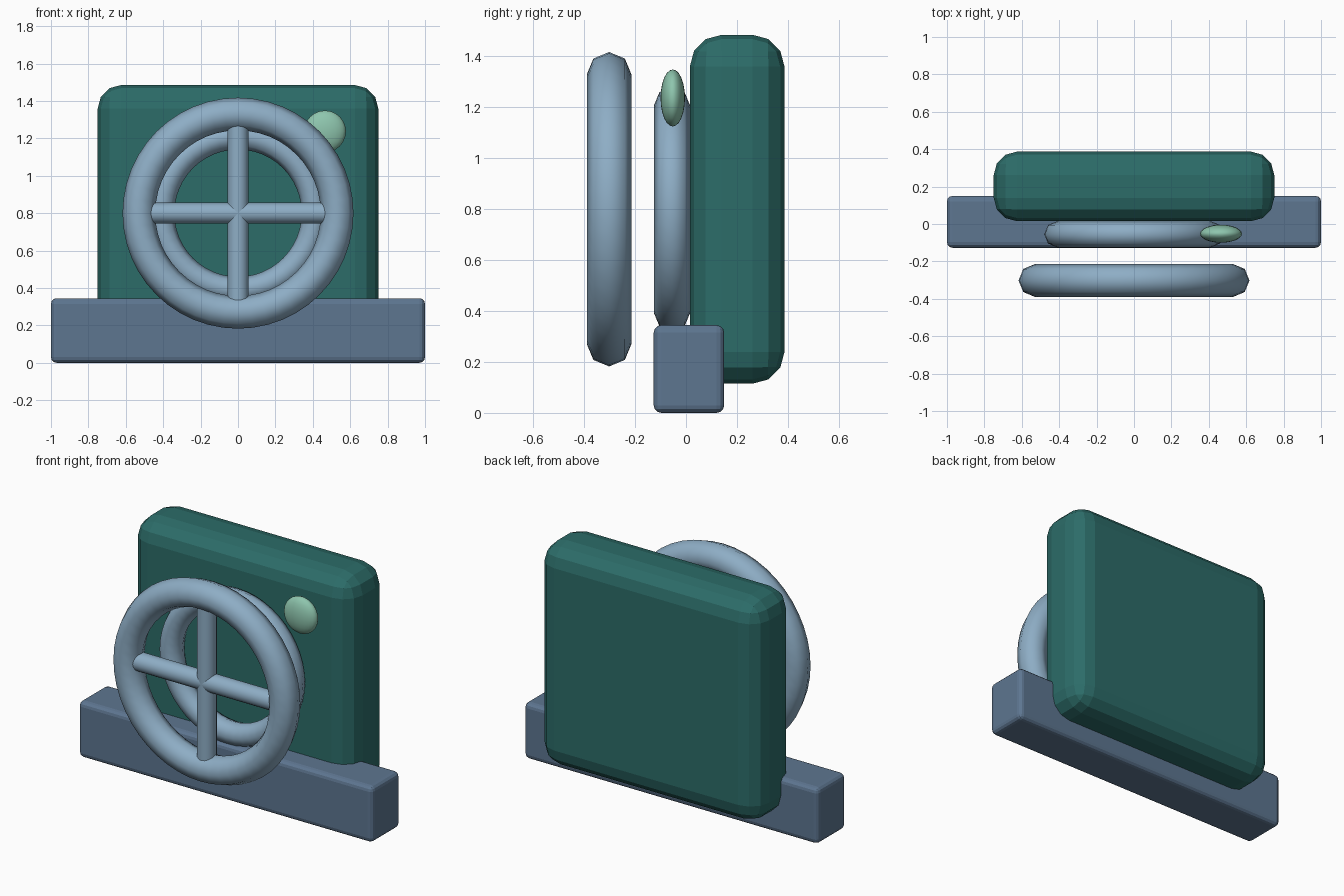
import bpy
from math import pi

if "Cube" in bpy.data.objects:
    bpy.data.objects.remove(bpy.data.objects["Cube"])


def material(name, rgb):
    m = bpy.data.materials.new(name)
    m.diffuse_color = (*rgb, 1)
    m.use_nodes = True
    m.node_tree.nodes["Principled BSDF"].inputs["Base Color"].default_value = m.diffuse_color
    return m


TEAL = material("teal", (0.025, 0.15, 0.14))
STEEL = material("steel_blue", (0.27, 0.42, 0.56))
SLATE = material("slate_blue", (0.11, 0.18, 0.28))
MINT = material("mint", (0.27, 0.56, 0.42))


def finish(name, mat, smooth=True):
    ob = bpy.context.object
    ob.name = name
    ob.data.materials.append(mat)
    if smooth:
        bpy.ops.object.shade_smooth_by_angle(angle=pi / 3)
    return ob


def rounded_box(name, lo, hi, bevel, segments, mat):
    centre = [(a + b) / 2 for a, b in zip(lo, hi)]
    bpy.ops.mesh.primitive_cube_add(size=1, location=centre)
    ob = bpy.context.object
    ob.scale = [b - a for a, b in zip(lo, hi)]
    bpy.ops.object.transform_apply(location=False, rotation=False, scale=True)
    mod = ob.modifiers.new("round_edges", 'BEVEL')
    mod.width, mod.segments = bevel, segments
    return finish(name, mat, smooth=False)


def ring(name, y, major, minor):
    bpy.ops.mesh.primitive_torus_add(
        location=(0, y, HUB_Z), rotation=(pi / 2, 0, 0), major_radius=major,
        minor_radius=minor, major_segments=48, minor_segments=8)
    return finish(name, STEEL)


HUB_Z = 0.8
WHEEL_Y = -0.302

# Plinth and upright panel
rounded_box("base", (-1, -0.127, 0), (1, 0.15, 0.345), 0.03, 3, SLATE)
rounded_box("panel", (-0.75, 0.015, 0.115), (0.75, 0.387, 1.485), 0.125, 3, TEAL)

# Rim of the handwheel and the collar ring against the panel
ring("wheel_rim", WHEEL_Y, 0.53, 0.0875)
ring("collar_ring", -0.055, 0.41, 0.07)

# Crossed spokes, ending inside the rim
for name, rot in (("spoke_vertical", (0, 0, 0)), ("spoke_horizontal", (0, pi / 2, 0))):
    bpy.ops.mesh.primitive_cylinder_add(
        vertices=16, radius=0.056, depth=1.0,
        location=(0, WHEEL_Y, HUB_Z), rotation=rot)
    finish(name, STEEL)

# Flattened indicator button
bpy.ops.mesh.primitive_uv_sphere_add(
    segments=24, ring_count=12, radius=1, location=(0.465, -0.052, 1.237))
bpy.context.object.scale = (0.112, 0.048, 0.112)
bpy.ops.object.transform_apply(location=False, rotation=False, scale=True)
finish("indicator_button", MINT)
